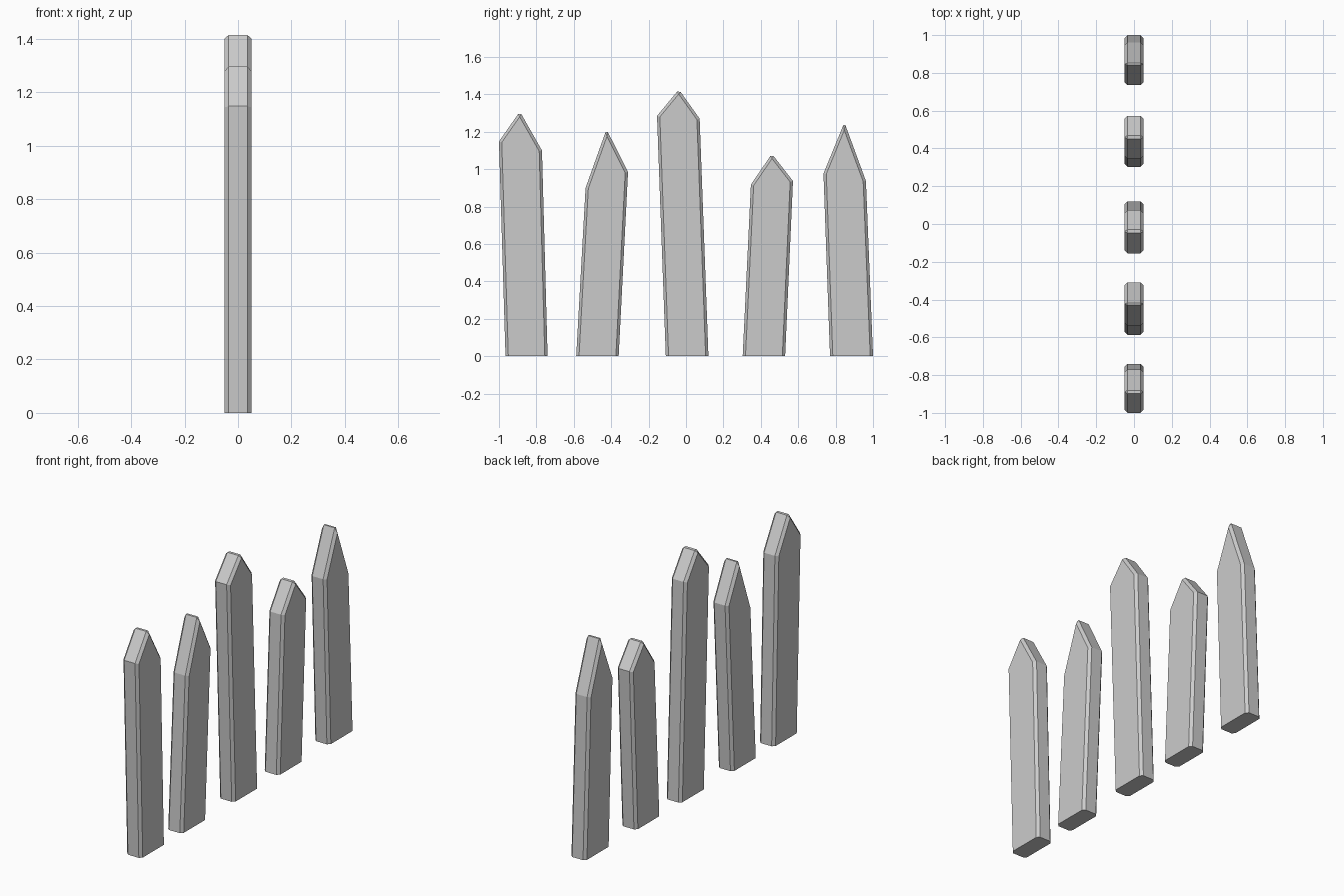
import bpy, bmesh

if "Cube" in bpy.data.objects:
    bpy.data.objects.remove(bpy.data.objects["Cube"])

HALF = 0.05      # half thickness of a plank
BEVEL = 0.015    # chamfer size

grey = bpy.data.materials.new("plain grey")
grey.diffuse_color = (0.6, 0.6, 0.6, 1)
grey.use_nodes = True
grey.node_tree.nodes["Principled BSDF"].inputs["Base Color"].default_value = grey.diffuse_color

# Each picket: bottom left y, bottom right y, right shoulder, tip, left shoulder (y, z)
PICKETS = [
    (-0.965, -0.74, (-0.77, 1.10), (-0.888, 1.308), (-1.0, 1.148)),
    (-0.587, -0.36, (-0.31, 0.985), (-0.425, 1.213), (-0.537, 0.90)),
    (-0.108, 0.12, (0.073, 1.27), (-0.038, 1.426), (-0.155, 1.285)),
    (0.303, 0.53, (0.572, 0.937), (0.459, 1.082), (0.347, 0.918)),
    (0.77, 1.0, (0.962, 0.937), (0.847, 1.25), (0.735, 0.977)),
]


def picket(name, y0, y1, right, tip, left):
    bm = bmesh.new()
    outline = [(y0, 0), (y1, 0), right, tip, left]
    face = bm.faces.new([bm.verts.new((-HALF, y, z)) for y, z in outline])
    ext = bmesh.ops.extrude_face_region(bm, geom=[face])
    moved = [v for v in ext["geom"] if isinstance(v, bmesh.types.BMVert)]
    bmesh.ops.translate(bm, verts=moved, vec=(2 * HALF, 0, 0))
    bmesh.ops.recalc_face_normals(bm, faces=bm.faces[:])
    # chamfer the rims of both broad faces and the tip ridge, not the base
    edges = []
    for e in bm.edges:
        a, b = (v.co for v in e.verts)
        rim = abs(a.x - b.x) < 1e-5 and max(a.z, b.z) > 0.01
        ridge = min(a.z, b.z) > tip[1] - 1e-4
        if rim or ridge:
            edges.append(e)
    bmesh.ops.bevel(bm, geom=edges, offset=BEVEL, offset_type='OFFSET',
                    segments=1, profile=0.5, affect='EDGES')
    mesh = bpy.data.meshes.new(name)
    bm.to_mesh(mesh)
    bm.free()
    mesh.materials.append(grey)
    bpy.context.collection.objects.link(bpy.data.objects.new(name, mesh))


for i, p in enumerate(PICKETS, 1):
    picket(f"fence_picket_{i}", *p)
